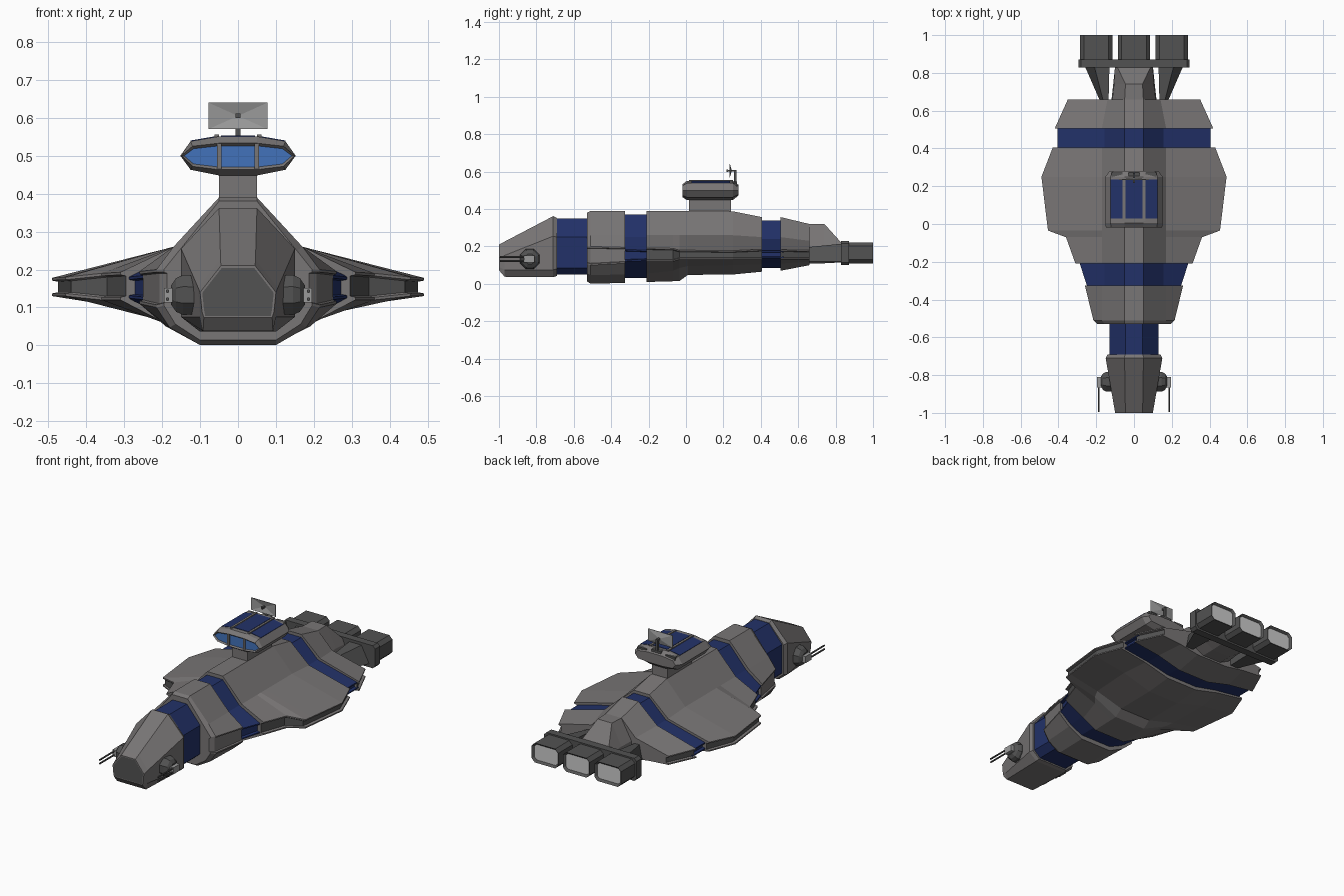
import bpy, bmesh
from math import cos, sin, pi


def material(name, rgb):
    m = bpy.data.materials.new(name)
    m.diffuse_color = (*rgb, 1)
    return m


GREY = material("hull_grey", (0.19, 0.18, 0.18))
DARK = material("dark_grey", (0.085, 0.085, 0.085))
PALE = material("pale_grey", (0.32, 0.32, 0.32))
NAVY = material("navy", (0.016, 0.031, 0.14))
GLASS = material("window_blue", (0.055, 0.17, 0.5))
GLOW = material("exhaust_grey", (0.8, 0.8, 0.8))


def loft(name, rings, mat=GREY, cap=None, inset=None, groove=None):
    """Skin closed rings; cap picks 0 (first) or 1 (last) end face to inset with (width, depth, material)."""
    bm = bmesh.new()
    vs = [[bm.verts.new(p) for p in r] for r in rings]
    n = len(rings[0])
    for a, b in zip(vs, vs[1:]):
        for i in range(n):
            j = (i + 1) % n
            f = bm.faces.new((a[i], a[j], b[j], b[i]))
            if groove and i in (4, 14):  # wall between the two side plates
                f.material_index = 1
    ends = [bm.faces.new(vs[0][::-1]), bm.faces.new(vs[-1])]
    bmesh.ops.recalc_face_normals(bm, faces=bm.faces)
    if cap is not None:
        bmesh.ops.inset_region(bm, faces=[ends[cap]], thickness=inset[0])
        bmesh.ops.translate(bm, verts=ends[cap].verts,
                            vec=ends[cap].normal * -inset[1])
        ends[cap].material_index = 1
    me = bpy.data.meshes.new(name)
    bm.to_mesh(me)
    bm.free()
    me.materials.append(mat)
    if inset or groove:
        me.materials.append(inset[2] if inset else groove)
    ob = bpy.data.objects.new(name, me)
    bpy.context.collection.objects.link(ob)
    return ob


def sym(y, *half):
    """Ring at y from a right-hand half profile, mirrored in x."""
    return [(x, y, z) for x, z in half] + [(-x, y, z) for x, z in reversed(half)]


def hull(y, hw, zt, zb, shoulder, tip, chine, n=0.015):
    """Hull cross-section whose side edge has a groove between two plates."""
    t, b = tip
    return sym(y, (0.05, zt), shoulder, (hw, t), (hw, t - 0.007), (hw - n, t - 0.010),
               (hw - n, b + 0.010), (hw, b + 0.007), (hw, b), chine, (0.10, zb))


def box(name, x0, x1, y0, y1, z0, z1, mat=GREY):
    return loft(name, [[(x0, y, z0), (x1, y, z0), (x1, y, z1), (x0, y, z1)] for y in (y0, y1)], mat)


# Nose
loft("nose", [
    sym(-1.0, (0.045, 0.21), (0.10, 0.14), (0.095, 0.09), (0.09, 0.073)),
    sym(-0.97, (0.046, 0.226), (0.105, 0.152), (0.10, 0.075), (0.092, 0.038)),
    sym(-0.71, (0.05, 0.362), (0.15, 0.255), (0.15, 0.075), (0.10, 0.036)),
    sym(-0.69, (0.048, 0.352), (0.14, 0.25), (0.14, 0.08), (0.095, 0.042))],
    GREY, 0, (0.006, 0.0, DARK))
loft("nose_band", [sym(y, (0.045, 0.35), (0.13, 0.25), (0.13, 0.085), (0.09, 0.05))
                   for y in (-0.70, -0.52)], NAVY)

# Forward hull
loft("forward_hull", [
    hull(-0.53, 0.195, 0.38, 0.014, (0.155, 0.25), (0.20, 0.105), (0.165, 0.056), 0.008),
    hull(-0.51, 0.215, 0.39, 0.001, (0.17, 0.26), (0.20, 0.10), (0.18, 0.047), 0.008),
    hull(-0.325, 0.26, 0.39, 0.005, (0.17, 0.26), (0.195, 0.11), (0.19, 0.05), 0.01)])
loft("forward_band", [
    hull(-0.34, 0.245, 0.37, 0.03, (0.155, 0.25), (0.185, 0.12), (0.175, 0.065)),
    hull(-0.20, 0.29, 0.37, 0.03, (0.155, 0.25), (0.18, 0.125), (0.185, 0.07))], NAVY)

# Main hull with wings
loft("main_hull", [
    hull(-0.21, 0.31, 0.39, 0.01, (0.17, 0.26), (0.193, 0.12), (0.185, 0.055)),
    hull(-0.07, 0.36, 0.39, 0.014, (0.17, 0.26), (0.19, 0.12), (0.22, 0.07)),
    hull(-0.035, 0.455, 0.39, 0.015, (0.17, 0.26), (0.18, 0.13), (0.25, 0.085)),
    hull(0.01, 0.461, 0.39, 0.048, (0.17, 0.26), (0.18, 0.13), (0.27, 0.095)),
    hull(0.25, 0.49, 0.388, 0.05, (0.17, 0.26), (0.178, 0.13), (0.28, 0.10)),
    hull(0.405, 0.43, 0.357, 0.065, (0.17, 0.25), (0.185, 0.13), (0.26, 0.105))],
    groove=DARK)
loft("aft_band", [hull(y, 0.405, 0.34, 0.085, (0.155, 0.24), (0.177, 0.137), (0.24, 0.115))
                  for y in (0.39, 0.52)], NAVY)
loft("aft_hull", [
    hull(0.505, 0.42, 0.357, 0.07, (0.17, 0.25), (0.183, 0.13), (0.25, 0.108)),
    hull(0.66, 0.35, 0.32, 0.10, (0.14, 0.23), (0.18, 0.13), (0.22, 0.12))], groove=DARK)

# Tail and engine block
loft("tail", [
    sym(0.65, (0.05, 0.32), (0.115, 0.205), (0.12, 0.14), (0.06, 0.11)),
    sym(0.74, (0.045, 0.32), (0.105, 0.20), (0.11, 0.14), (0.06, 0.11)),
    sym(0.835, (0.09, 0.215), (0.10, 0.19), (0.10, 0.13), (0.06, 0.115))])
loft("engine_crossbar", [sym(y, (0.28, 0.23), (0.295, 0.215), (0.295, 0.115), (0.28, 0.10))
                         for y in (0.828, 0.872)], DARK)
for s in (-1, 1):
    loft("engine_strut", [
        [(s * x, y, z) for x, z in ((a, 0.12), (b, 0.12), (c, t), (a, t))]
        for y, a, b, c, t in ((0.64, 0.135, 0.175, 0.16, 0.195), (0.835, 0.13, 0.26, 0.21, 0.215))], DARK)
for cx in (-0.2, 0, 0.2):
    ring = [(0.065, 0.222), (0.085, 0.202), (0.085, 0.13), (0.065, 0.11)]
    loft("engine", [[(x + cx, y, z) for x, y, z in sym(y, *ring)] for y in (0.865, 1.0)],
         DARK, 1, (0.012, 0.012, GLOW))

# Bridge on its neck
box("bridge_neck", -0.05, 0.05, 0.015, 0.24, 0.37, 0.46)
mid = ((0.05, 0.551), (0.125, 0.538), (0.152, 0.50), (0.125, 0.463), (0.05, 0.448))
loft("bridge", [
    sym(-0.018, (0.05, 0.533), (0.12, 0.525), (0.149, 0.50), (0.12, 0.472), (0.05, 0.463)),
    sym(0.005, *mid), sym(0.25, *mid),
    sym(0.28, (0.045, 0.53), (0.11, 0.522), (0.13, 0.50), (0.11, 0.477), (0.045, 0.472))],
    GREY, 0, (0.007, 0.008, GLASS))
for s in (-1, 1):
    box("window_bar", s * 0.05 - 0.006, s * 0.05 + 0.006, -0.018, -0.005, 0.465, 0.532)
    # Sloping outer roof panels
    loft("roof_panel", [[(s * 0.062, y, 0.545), (s * 0.062, y, 0.551),
                         (s * 0.125, y, 0.540), (s * 0.125, y, 0.533)] for y in (0.03, 0.235)], NAVY)
    box("roof_rib", s * 0.056 - 0.006, s * 0.056 + 0.006, 0.015, 0.25, 0.54, 0.556)
box("roof_panel", -0.045, 0.045, 0.03, 0.235, 0.545, 0.5535, NAVY)
for x in (-0.09, 0, 0.09):
    box("rear_vent", x - 0.03, x + 0.03, 0.245, 0.272, 0.52, 0.54 if x else 0.548, DARK)

# Antenna: pole, arm, dished panel and feed
box("antenna_pole", -0.006, 0.006, 0.256, 0.27, 0.53, 0.61, DARK)
box("antenna_arm", -0.005, 0.005, 0.222, 0.26, 0.60, 0.61, DARK)
box("antenna_feed", -0.006, 0.006, 0.216, 0.224, 0.599, 0.611, DARK)
dish = bpy.data.meshes.new("antenna_dish")
dish.from_pydata([(-0.078, 0.232, 0.57), (0.078, 0.232, 0.57), (0.078, 0.232, 0.64),
                  (-0.078, 0.232, 0.64), (0, 0.242, 0.605)], [],
                 [(i, (i + 1) % 4, 4) for i in range(4)])
dish.materials.append(PALE)
dish_ob = bpy.data.objects.new("antenna_dish", dish)
bpy.context.collection.objects.link(dish_ob)
dish_ob.modifiers.new("thickness", "SOLIDIFY").thickness = 0.003


def disc(r, n, place):
    return [place(r * cos(2 * pi * (i + 0.5) / n), r * sin(2 * pi * (i + 0.5) / n)) for i in range(n)]


# Side turrets with twin barrels
for s in (-1, 1):
    loft("turret", [disc(r, 8, lambda u, v: (s * x, -0.835 + u, 0.133 + v))
                    for x, r in ((0.10, 0.055), (0.145, 0.057), (0.163, 0.048), (0.176, 0.028))], DARK)
    box("gun_mount", s * 0.184 - 0.011, s * 0.184 + 0.011, -0.865, -0.81, 0.113, 0.151, PALE)
    for z in (0.122, 0.143):
        loft("gun_barrel", [disc(0.005, 6, lambda u, v: (s * 0.186 + u, y, z + v))
                            for y in (-0.85, -0.995)], DARK)
